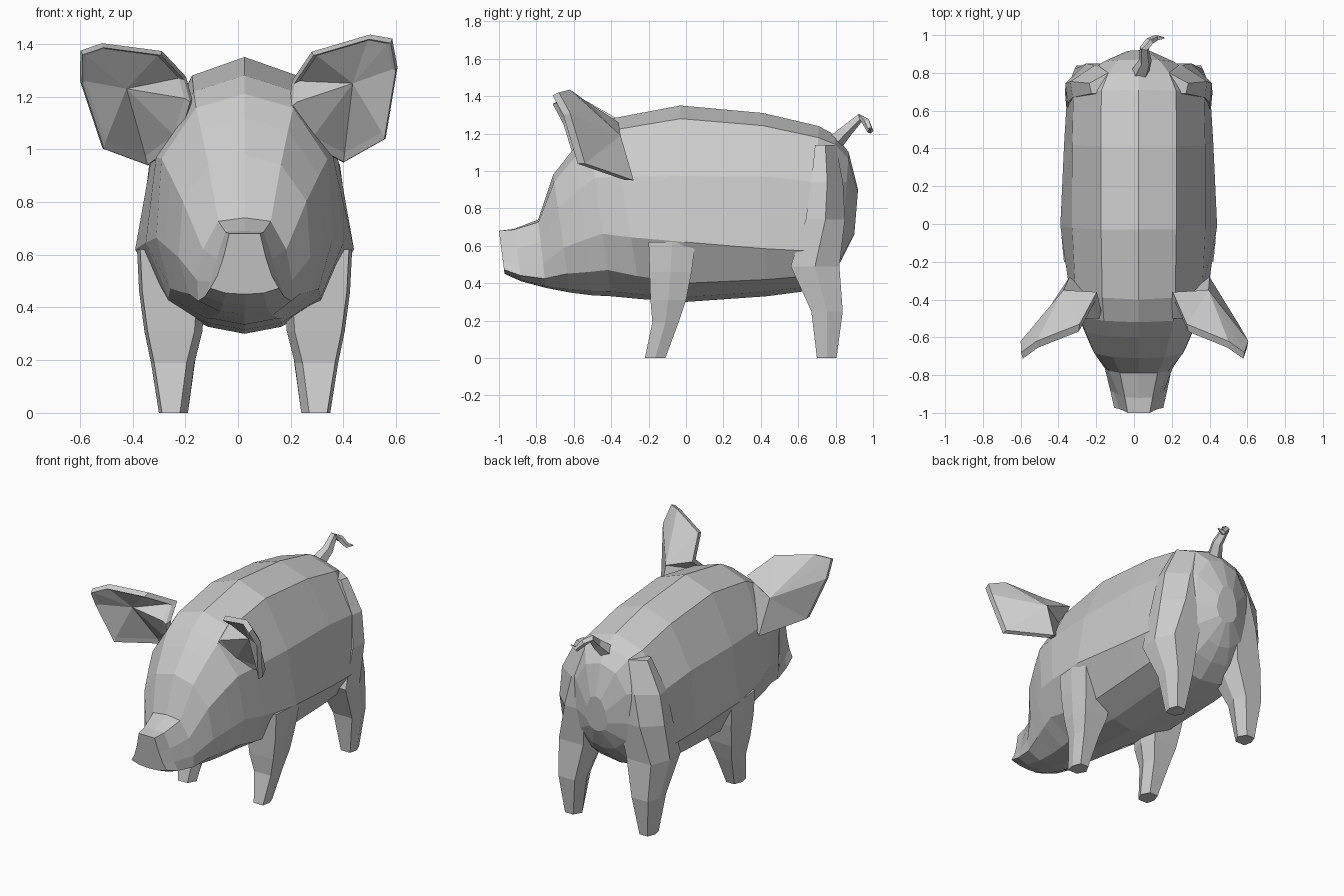
import bpy, bmesh, math
from mathutils import Vector, Matrix

if "Cube" in bpy.data.objects:
    bpy.data.objects.remove(bpy.data.objects["Cube"])

CX = 0.025  # body centre line


def make_object(name, bm):
    bmesh.ops.recalc_face_normals(bm, faces=bm.faces[:])
    me = bpy.data.meshes.new(name)
    bm.to_mesh(me)
    bm.free()
    ob = bpy.data.objects.new(name, me)
    bpy.context.collection.objects.link(ob)
    return ob


def loft(name, rings):
    """Skin a list of equal-length point rings and cap both ends."""
    bm = bmesh.new()
    rows = [[bm.verts.new(p) for p in r] for r in rings]
    n = len(rows[0])
    for a, b in zip(rows, rows[1:]):
        for i in range(n):
            j = (i + 1) % n
            bm.faces.new((a[i], a[j], b[j], b[i]))
    bm.faces.new(rows[0])
    bm.faces.new(rows[-1])
    return make_object(name, bm)


# Body and head: tilted rings along y; half sections as (height fraction, width fraction)
BODY = ((0, 0), (.067, .48), (.36, .85), (.695, 1), (.905, .70), (.975, .33), (1, 0))
HEAD = ((0, 0), (.06, .55), (.28, .94), (.62, 1), (.84, .84), (.97, .42), (1, 0))
RUMP = ((0, 0), (.07, .52), (.34, .91), (.76, 1), (.91, .78), (.975, .38), (1, 0))
NOSE = ((0, 0), (0, .45), (.40, .62), (.70, .80), (.90, 1), (.98, .55), (1, 0))


def body_ring(yt, zt, yb, zb, hw, a=BODY, b=BODY, t=0.0):
    half = []
    for (fa, wa), (fb, wb) in zip(a, b):
        f, w = fa + (fb - fa) * t, (wa + (wb - wa) * t) * hw
        half.append((w, yt + (yb - yt) * f, zt + (zb - zt) * f))
    right = [(CX + x, y, z) for x, y, z in half]
    left = [(CX - x, y, z) for x, y, z in half[-2:0:-1]]
    return right + left


loft("body", [body_ring(*r) for r in (
    (-1.00, .68, -.97, .45, .13, NOSE),
    (-.92, .69, -.88, .41, .155, NOSE, HEAD, .2),
    (-.79, .74, -.75, .375, .195, NOSE, HEAD, .6),
    (-.71, .98, -.62, .35, .25, HEAD),
    (-.60, 1.12, -.50, .335, .30, HEAD),
    (-.52, 1.21, -.40, .33, .335, HEAD),
    (-.40, 1.28, -.24, .315, .375, HEAD, BODY, .5),
    (-.03, 1.35, .00, .30, .415),
    (.41, 1.31, .43, .33, .395, BODY, RUMP, .7),
    (.71, 1.24, .66, .36, .38, RUMP),
    (.80, 1.19, .76, .44, .31, BODY, HEAD, .6),
    (.87, 1.10, .83, .52, .20, HEAD),
    (.92, .90, .90, .66, .08))])


# Legs: six-sided sections (z, y front, y back, x inner, x outer, rear slope)
def leg(name, sections, side):
    rings = []
    for z, y0, y1, x0, x1, slope in sections:
        ym = (y0 + y1) / 2
        pts = [(x0 + .03, y0), (x1 - .012, y0), (x1, ym), (x1 - slope, y1), (x0 + .03, y1), (x0, ym)]
        rings.append([(CX + side * x, y, z) for x, y in pts])
    return loft(name, rings)


FRONT = ((0, -.22, -.11, .215, .325, .02), (.19, -.18, -.04, .19, .355, .02),
         (.31, -.19, .00, .16, .38, .02), (.46, -.195, .03, .15, .40, .02),
         (.62, -.20, .05, .15, .408, .01))
BACK = ((0, .70, .805, .215, .325, .02), (.25, .67, .838, .18, .36, .03),
        (.49, .56, .82, .13, .39, .05), (.74, .64, .85, .10, .388, .11),
        (.94, .67, .84, .08, .362, .13), (1.14, .69, .80, .05, .262, .10))
for side, label in ((1, "right"), (-1, "left")):
    leg("front_leg_" + label, FRONT, side)
    leg("back_leg_" + label, BACK, side)


# Ears: rim outline, convex back, inset hollow front
RIM = [Vector(p) for p in (
    (.17, -.46, 1.17), (.18, -.36, 1.26), (.255, -.53, 1.37), (.475, -.62, 1.435),
    (.56, -.68, 1.42), (.58, -.62, 1.31), (.535, -.54, 1.04), (.375, -.28, .95),
    (.24, -.38, 1.02))]


def ear(name, side, lean):
    rot = Matrix.Rotation(lean, 3, 'Y')
    pivot = Vector((.30, -.4, 1.0))

    def place(p):
        q = rot @ (Vector(p) - pivot) + pivot
        return (CX + side * q.x, q.y, q.z)

    hollow = Vector((.41, -.51, 1.25))
    bm = bmesh.new()
    rim = [bm.verts.new(place(p)) for p in RIM]
    front = [bm.verts.new(place(p.lerp(hollow, .04) + Vector((0, -.04, -.01)))) for p in RIM]
    inner = [bm.verts.new(place(p.lerp(hollow, .12) + Vector((0, -.035, 0)))) for p in RIM]
    back = bm.verts.new(place((.37, -.35, 1.19)))
    pit = bm.verts.new(place(hollow))
    n = len(RIM)
    for i in range(n):
        j = (i + 1) % n
        bm.faces.new((rim[i], rim[j], back))
        bm.faces.new((rim[i], rim[j], front[j], front[i]))
        bm.faces.new((front[i], front[j], inner[j], inner[i]))
        bm.faces.new((inner[i], inner[j], pit))
    make_object(name, bm)


ear("ear_right", 1, 0)
ear("ear_left", -1, math.radians(9))

# Curled tail: tapering five-sided tube
PATH = [Vector(p) for p in ((.03, .79, 1.15), (.06, .86, 1.22), (.055, .93, 1.285),
                            (.08, .965, 1.26), (.12, .985, 1.215), (.16, .985, 1.23))]
RADII = (.05, .035, .025, .022, .017, .004)
rings = []
for i, (p, r) in enumerate(zip(PATH, RADII)):
    d = PATH[min(i + 1, len(PATH) - 1)] - PATH[max(i - 1, 0)]
    u = d.cross(Vector((.3, -.5, .8))).normalized()
    v = u.cross(d).normalized()
    rings.append([p + u * r * math.cos(k * math.tau / 5) + v * r * math.sin(k * math.tau / 5)
                  for k in range(5)])
loft("tail", rings)
